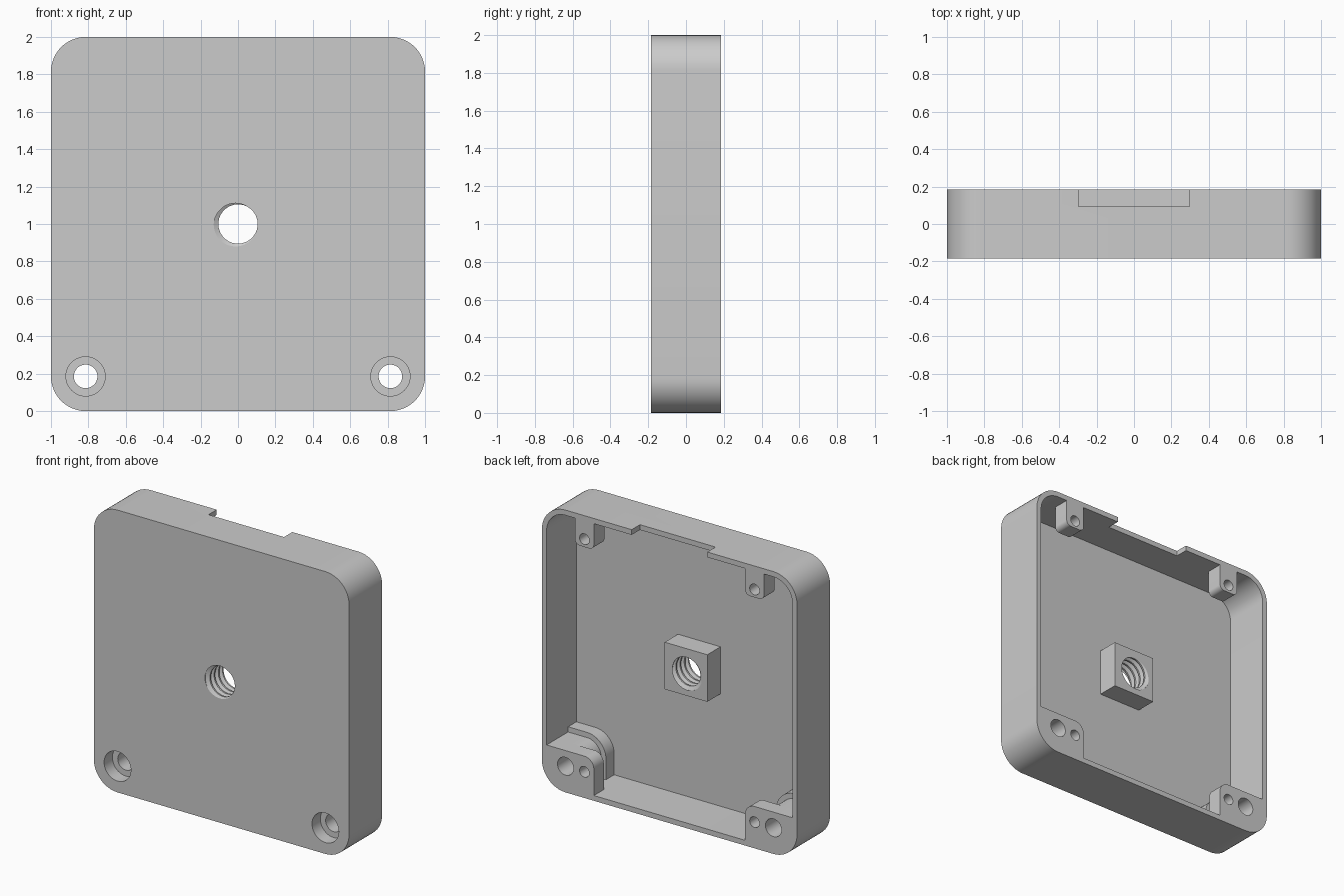
import bpy, bmesh
from math import cos, sin, pi, radians

if "Cube" in bpy.data.objects:
    bpy.data.objects.remove(bpy.data.objects["Cube"], do_unlink=True)

MM = 1 / 27                      # design unit
FRONT, BACK = -5 * MM, 5 * MM
FLOOR = FRONT + MM               # inside face of the front plate
WALL = MM
HOLE_X, HOLE_Z = 22 * MM, 5 * MM

grey = bpy.data.materials.new("light_grey")
grey.use_nodes = True
grey.diffuse_color = (0.6, 0.6, 0.6, 1)
grey.node_tree.nodes["Principled BSDF"].inputs["Base Color"].default_value = (0.6, 0.6, 0.6, 1)


def add_object(name, bm):
    bmesh.ops.recalc_face_normals(bm, faces=bm.faces)
    mesh = bpy.data.meshes.new(name)
    bm.to_mesh(mesh)
    bm.free()
    mesh.materials.append(grey)
    obj = bpy.data.objects.new(name, mesh)
    bpy.context.collection.objects.link(obj)
    return obj


def rounded_prism(name, x0, x1, z0, z1, y0, y1, r, seg=12):
    """Rounded rectangle in x/z, extruded along y."""
    bm = bmesh.new()
    ring = []
    corners = [(x1 - r, z1 - r), (x0 + r, z1 - r), (x0 + r, z0 + r), (x1 - r, z0 + r)]
    for q, (cx, cz) in enumerate(corners):
        steps = range(seg + 1) if r else range(1)
        for i in steps:
            a = (q + i / seg) * pi / 2
            ring.append(bm.verts.new((cx + r * cos(a), y0, cz + r * sin(a))))
    face = bm.faces.new(ring)
    moved = bmesh.ops.extrude_face_region(bm, geom=[face])["geom"]
    verts = [g for g in moved if isinstance(g, bmesh.types.BMVert)]
    bmesh.ops.translate(bm, vec=(0, y1 - y0, 0), verts=verts)
    return add_object(name, bm)


def cylinder(name, x, z, r, y0, y1, n=40):
    bm = bmesh.new()
    ring = [bm.verts.new((x + r * cos(2 * pi * i / n), y0, z + r * sin(2 * pi * i / n)))
            for i in range(n)]
    face = bm.faces.new(ring)
    moved = bmesh.ops.extrude_face_region(bm, geom=[face])["geom"]
    verts = [g for g in moved if isinstance(g, bmesh.types.BMVert)]
    bmesh.ops.translate(bm, vec=(0, y1 - y0, 0), verts=verts)
    return add_object(name, bm)


def thread_cutter(name, r_minor, r_major, pitch, n=40, turns=8):
    """Solid right-handed screw along y, swept as a helical strip."""
    profile = [(-0.06, r_major), (0.06, r_major), (0.375, r_minor), (0.625, r_minor)]
    bm = bmesh.new()
    rows = []
    for off, r in profile:
        row = []
        for i in range(n * turns + 1):
            t = 2 * pi * i / n
            a = radians(200) - t
            y = FRONT + pitch * (i / n - 2 + off)
            row.append(bm.verts.new((r * cos(a), y, 1 + r * sin(a))))
        rows.append(row)
    rows.append(rows[0][n:])     # next turn closes the profile
    for a, b in zip(rows, rows[1:]):
        for i in range(min(len(a), len(b)) - 1):
            bm.faces.new((a[i], a[i + 1], b[i + 1], b[i]))
    # Cap both open ends with a fan to the axis
    edges = [e for e in bm.edges if e.is_boundary]
    ys = [v.co.y for v in bm.verts]
    low, high = min(ys), max(ys)
    ends = {False: bm.verts.new((0, low, 1)), True: bm.verts.new((0, high, 1))}
    for e in edges:
        is_high = e.verts[0].co.y > (low + high) / 2
        bm.faces.new((e.verts[0], e.verts[1], ends[is_high]))
    return add_object(name, bm)


def boolean(obj, tool, operation="DIFFERENCE"):
    mod = obj.modifiers.new("cut", "BOOLEAN")
    mod.operation = operation
    mod.solver = "EXACT"
    mod.object = tool
    bpy.context.view_layer.objects.active = obj
    bpy.ops.object.modifier_apply(modifier=mod.name)


# Cutters
cavity = rounded_prism("cavity_cutter", -1 + WALL, 1 - WALL, WALL, 2 - WALL, FLOOR, BACK + 0.2, 4 * MM)
notch = rounded_prism("notch_cutter", -8 * MM, 8 * MM, 1.9, 2.1, 2.5 * MM, 0.4, 0)
thread = thread_cutter("thread_cutter", 0.105, 0.13, 1.27 * MM)
cutters = [cavity, notch, thread]

# Shell and threaded block
shell = rounded_prism("case_shell", -1, 1, 0, 2, FRONT, BACK, 5 * MM)
nut = rounded_prism("threaded_block", -4.5 * MM, 4.5 * MM, 1 - 4.5 * MM, 1 + 4.5 * MM, FLOOR, 0, 0)
for tool in (cavity, notch, thread):
    boolean(shell, tool)
boolean(nut, thread)
parts = [shell, nut]

# Screw mounts in the four corners, left and right
for side, s in (("left", 1), ("right", -1)):
    def mount(name, x_in, x_out, *rest):
        x0, x1 = sorted((s * x_in, s * x_out))
        obj = rounded_prism(f"{side}_{name}", x0, x1, *rest)
        boolean(obj, cavity, "INTERSECT")
        parts.append(obj)
        return obj

    post = mount("upper_screw_post", 16 * MM, 20 * MM, 2 - 6 * MM, 2.3, 1.8 * MM, BACK, MM)
    flange = mount("lower_flange", 18 * MM, 1.4, -0.4, 9 * MM, FLOOR, -1.5 * MM, 4 * MM)
    sleeve = mount("lower_sleeve", 19 * MM, 1.4, -0.4, 8 * MM, -1.5 * MM, 2 * MM, 3 * MM)
    plate = mount("lower_screw_plate", 16 * MM, 1.4, -0.4, 8 * MM, 2 * MM, BACK, 2 * MM)

    bore = cylinder("bore_cutter", s * HOLE_X, HOLE_Z, 0.063, -0.4, 0.4)
    sink = cylinder("counterbore_cutter", s * HOLE_X, HOLE_Z, 0.105, -0.4, FRONT + 2.5 * MM)
    low = cylinder("lower_pilot_cutter", s * 18 * MM, HOLE_Z, 0.038, 2.4 * MM, 0.4)
    top = cylinder("upper_pilot_cutter", s * 18 * MM, 2 - 4.5 * MM, 0.038, 2.2 * MM, 0.4)
    cutters += [bore, sink, low, top]
    for obj, tools in ((shell, (bore, sink)), (flange, (bore, sink)),
                       (sleeve, (bore,)), (plate, (bore, low)), (post, (top,))):
        for tool in tools:
            boolean(obj, tool)

for tool in cutters:
    bpy.data.objects.remove(tool, do_unlink=True)

# Smooth rounded surfaces, crisp edges
bpy.ops.object.select_all(action="DESELECT")
for obj in parts:
    obj.select_set(True)
bpy.context.view_layer.objects.active = shell
bpy.ops.object.shade_smooth_by_angle(angle=radians(25))
